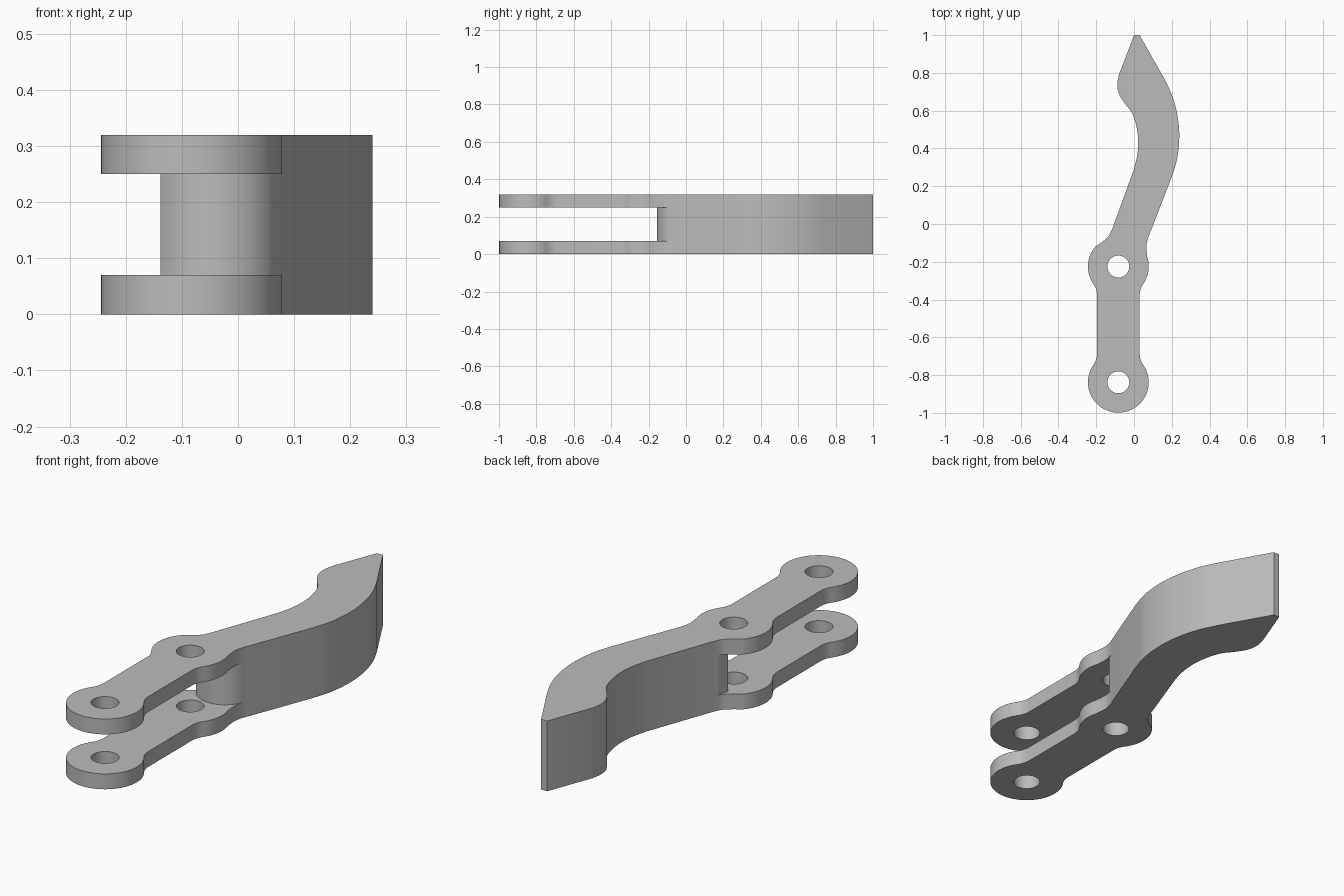
import bpy, bmesh
from math import radians, cos, sin
from mathutils import Vector

if "Cube" in bpy.data.objects:
    bpy.data.objects.remove(bpy.data.objects["Cube"], do_unlink=True)

HEIGHT, LOW, HIGH = 0.32, 0.07, 0.25      # overall height and slot limits
PIN_X, FRONT_Y, REAR_Y = -0.083, -0.838, -0.225
EYE_R, HOLE_R, FILLET_R = 0.161, 0.058, 0.097
SIDE = 0.113                              # half width of the straight link

steel = bpy.data.materials.new("plain grey steel")
steel.use_nodes = True
grey = (0.5, 0.5, 0.5, 1)
steel.diffuse_color = grey
steel.node_tree.nodes["Principled BSDF"].inputs["Base Color"].default_value = grey


def arc(x, y, r, start, end, steps=16):
    angles = [radians(start + (end - start) * i / steps) for i in range(steps + 1)]
    return [(x + r * cos(a), y + r * sin(a)) for a in angles]


def smooth_path(points, steps=5):
    """Catmull-Rom curve through the points."""
    p = [Vector(q) for q in points]
    p = [2 * p[0] - p[1]] + p + [2 * p[-1] - p[-2]]
    out = []
    for a, b, c, d in zip(p, p[1:], p[2:], p[3:]):
        for i in range(steps):
            t = i / steps
            out.append(tuple(0.5 * (2 * b + (c - a) * t + (2 * a - 5 * b + 4 * c - d) * t * t
                                    + (3 * b - a - 3 * c + d) * t ** 3)))
    return out + [tuple(p[-2])]


def extrude_profile(name, points, z0, z1):
    bm = bmesh.new()
    face = bm.faces.new([bm.verts.new((x, y, z0)) for x, y in points])
    top = bmesh.ops.extrude_face_region(bm, geom=[face])["geom"]
    bmesh.ops.translate(bm, verts=[v for v in top if isinstance(v, bmesh.types.BMVert)],
                        vec=(0, 0, z1 - z0))
    bmesh.ops.recalc_face_normals(bm, faces=bm.faces)
    mesh = bpy.data.meshes.new(name)
    bm.to_mesh(mesh)
    bm.free()
    obj = bpy.data.objects.new(name, mesh)
    bpy.context.collection.objects.link(obj)
    mesh.materials.append(steel)
    return obj


# Link outline: eyes blended into the straight sides with tangent fillets
rise = ((EYE_R + FILLET_R) ** 2 - (SIDE + FILLET_R) ** 2) ** 0.5
tilt = 180 / 3.14159265 * Vector((1, 0)).angle(Vector((SIDE + FILLET_R, rise)))
right_x, left_x = PIN_X + SIDE + FILLET_R, PIN_X - SIDE - FILLET_R

outline = arc(PIN_X, FRONT_Y, EYE_R, -180 - tilt + 0, tilt, 48)
outline += arc(right_x, FRONT_Y + rise, FILLET_R, 180 + tilt, 180, 8)[1:]
outline += arc(right_x, REAR_Y - rise, FILLET_R, 180, 180 - tilt, 8)
outline += arc(PIN_X, REAR_Y, EYE_R, -tilt, 18, 12)[1:]

# Curved blade: outer edge, flat tip, inner edge
outline += smooth_path([(0.067, -0.145), (0.066, -0.11), (0.076, -0.07), (0.09, -0.035)])
outline += smooth_path([(0.2, 0.25), (0.225, 0.33), (0.237, 0.41), (0.239, 0.5),
                        (0.225, 0.6), (0.198, 0.69), (0.16, 0.77)])
outline += [(0.03, 1.0), (0.0, 1.0)]
outline += smooth_path([(-0.08, 0.79), (-0.088, 0.74), (-0.08, 0.69), (-0.05, 0.64),
                        (-0.012, 0.59), (0.01, 0.53), (0.022, 0.45), (0.018, 0.37), (0.0, 0.29)])
outline += smooth_path([(-0.115, -0.025), (-0.135, -0.065), (-0.17, -0.097)])
outline += arc(PIN_X, REAR_Y, EYE_R, 139, 180 + tilt, 16)
outline += arc(left_x, REAR_Y - rise, FILLET_R, tilt, 0, 8)
outline += arc(left_x, FRONT_Y + rise, FILLET_R, 0, -tilt, 8)[:-1]

blade = extrude_profile("curved_blade_with_forked_link", outline, 0, HEIGHT)

# Slot between the plates, leaving a rounded root on the blade
slot = [(-0.5, -1.2), (0.5, -1.2), (0.5, -0.07), (0.076, -0.07)]
slot += arc(-0.04, -0.035, 0.12, -33, -145, 24)
slot += [(-0.123, -0.05), (-0.5, -0.05)]
cutters = [extrude_profile("slot_cutter", slot, LOW, HIGH)]

# Pin holes
for name, y in (("front", FRONT_Y), ("rear", REAR_Y)):
    circle = arc(PIN_X, y, HOLE_R, 0, 360, 40)[:-1]
    # each hole is bored through the plates only
    for level, z0, z1 in (("lower", -0.1, LOW + 0.03), ("upper", HIGH - 0.03, HEIGHT + 0.1)):
        cutters.append(extrude_profile(f"{name}_{level}_hole_cutter", circle, z0, z1))

bpy.context.view_layer.objects.active = blade
for cutter in cutters:
    mod = blade.modifiers.new(cutter.name, "BOOLEAN")
    mod.operation, mod.solver, mod.object = "DIFFERENCE", "EXACT", cutter
    bpy.ops.object.modifier_apply(modifier=mod.name)
    bpy.data.objects.remove(cutter, do_unlink=True)

bpy.ops.object.select_all(action="DESELECT")
blade.select_set(True)
bpy.ops.object.shade_smooth_by_angle(angle=radians(30))
